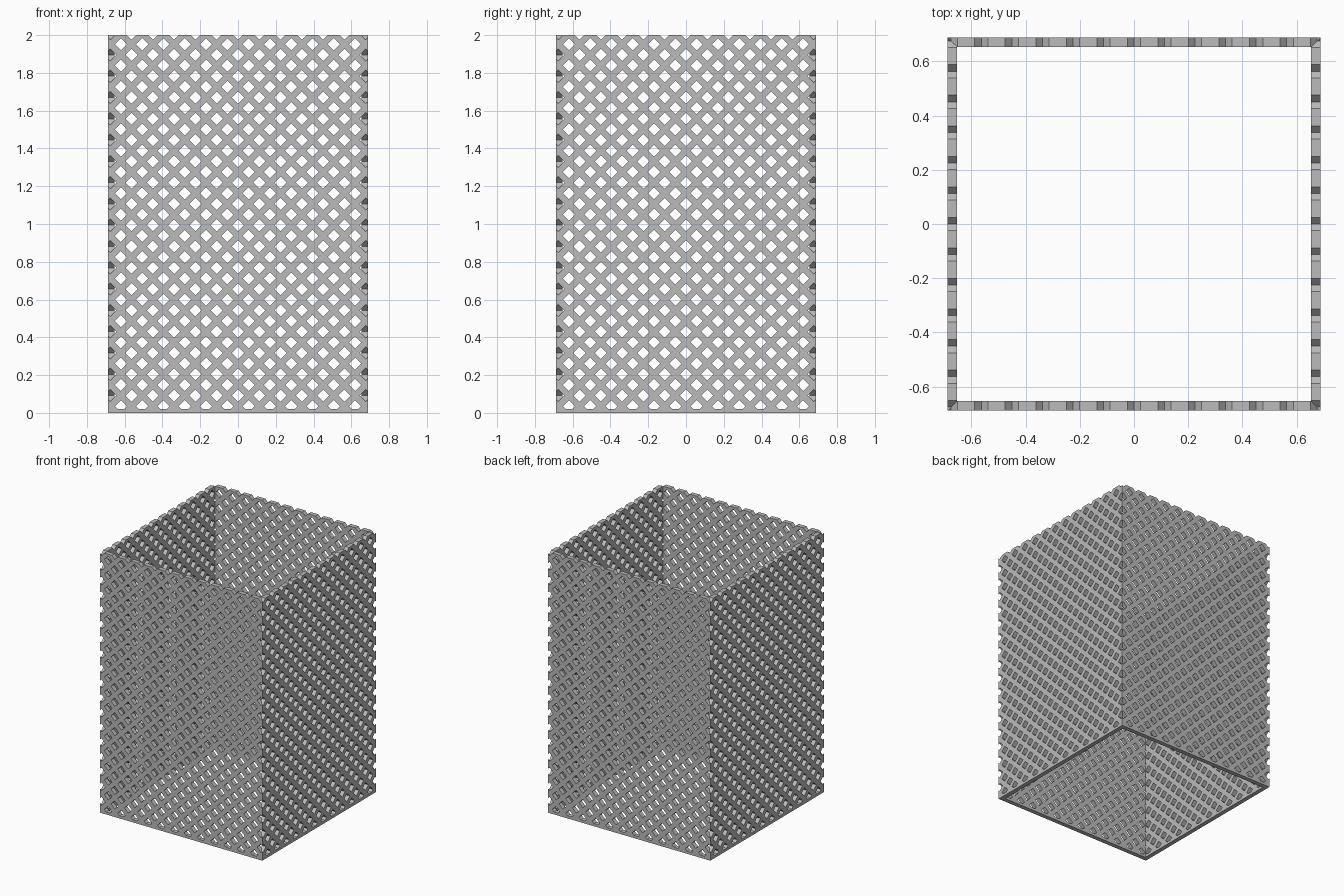
import bpy, bmesh, math
from mathutils import Matrix, Vector

cube = bpy.data.objects.get("Cube")
if cube:
    bpy.data.objects.remove(cube, do_unlink=True)

HALF = 0.688        # outer half width
THICK = 0.034       # wall thickness
HEIGHT = 2.0
BASE = 0.02         # height of the solid base rim
PITCH = 0.1127      # distance between holes in a row
HOLE = 0.0323       # half diagonal of a hole
TOP_ROW = 2.0077    # centre height of the uppermost holes

grey = bpy.data.materials.new("plain grey")
grey.use_nodes = True
colour = (0.5, 0.495, 0.495, 1)
grey.diffuse_color = colour
grey.node_tree.nodes["Principled BSDF"].inputs["Base Color"].default_value = colour


def cut(bm, point, normal):
    """Remove everything on the normal's side of a plane."""
    geom = bm.verts[:] + bm.edges[:] + bm.faces[:]
    bmesh.ops.bisect_plane(bm, geom=geom, dist=1e-6, plane_co=point,
                           plane_no=normal, clear_outer=True)


def thicken(bm):
    """Give the flat sheet depth, then mitre both ends at the corners."""
    bmesh.ops.remove_doubles(bm, verts=bm.verts[:], dist=1e-4)
    new = bmesh.ops.extrude_face_region(bm, geom=bm.faces[:], use_keep_orig=True)
    verts = [g for g in new["geom"] if isinstance(g, bmesh.types.BMVert)]
    bmesh.ops.translate(bm, verts=verts, vec=(0, THICK, 0))
    bmesh.ops.recalc_face_normals(bm, faces=bm.faces[:])
    for side in (-1, 1):
        cut(bm, (0, 0, 0), (side, 1, 0))


def lattice_sheet(bm):
    """Tile diamond frames, each with a diamond hole, and trim the sheet."""
    h = PITCH / 2
    corners = [Vector((1, 0, 0)), Vector((0, 0, 1)), Vector((-1, 0, 0)), Vector((0, 0, -1))]
    columns = math.ceil(HALF / h) + 1
    rows = math.ceil(TOP_ROW / h) + 1
    for i in range(-columns, columns + 1):
        for j in range(-1, rows + 1):
            if (i + j) % 2:
                continue
            c = Vector((i * h, -HALF, TOP_ROW - j * h))
            for k in range(4):
                a, b = corners[k], corners[(k + 1) % 4]
                ring = (c + a * h, c + b * h, c + b * HOLE, c + a * HOLE)
                bm.faces.new([bm.verts.new(p) for p in ring])
    cut(bm, (0, 0, HEIGHT), (0, 0, 1))
    cut(bm, (0, 0, BASE), (0, 0, -1))


def rim_sheet(bm):
    """Plain strip along the foot of a wall."""
    w = HALF + THICK
    strip = ((-w, 0), (w, 0), (w, BASE), (-w, BASE))
    bm.faces.new([bm.verts.new((x, -HALF, z)) for x, z in strip])


def four_sided(name, sheet):
    """Repeat one mitred side around the vertical axis and weld the corners."""
    bm = bmesh.new()
    sheet(bm)
    thicken(bm)
    side = bm.verts[:] + bm.edges[:] + bm.faces[:]
    for turn in range(1, 4):
        copy = bmesh.ops.duplicate(bm, geom=side)["geom"]
        verts = [g for g in copy if isinstance(g, bmesh.types.BMVert)]
        bmesh.ops.rotate(bm, verts=verts, cent=(0, 0, 0),
                         matrix=Matrix.Rotation(turn * math.pi / 2, 3, "Z"))
    bmesh.ops.remove_doubles(bm, verts=bm.verts[:], dist=1e-4)
    bmesh.ops.recalc_face_normals(bm, faces=bm.faces[:])
    mesh = bpy.data.meshes.new(name)
    bm.to_mesh(mesh)
    bm.free()
    mesh.materials.append(grey)
    obj = bpy.data.objects.new(name, mesh)
    bpy.context.collection.objects.link(obj)
    return obj


# Open lattice walls standing on a thin square rim
four_sided("lattice_walls", lattice_sheet)
four_sided("base_rim", rim_sheet)
